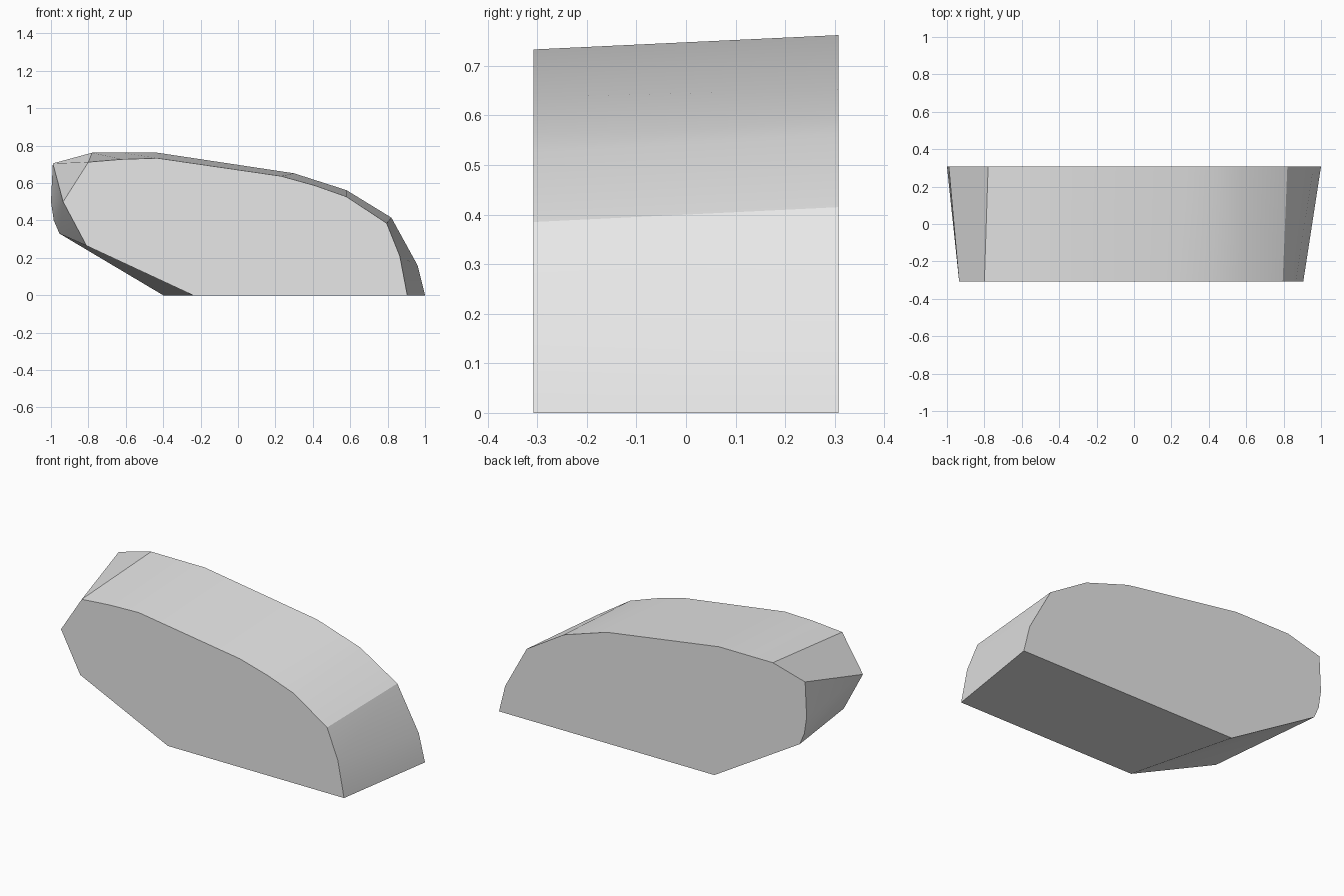
import bpy
import bmesh
import math

cube = bpy.data.objects.get("Cube")
if cube:
    bpy.data.objects.remove(cube)

HALF_DEPTH = 0.308

# Plain grey surface
grey = bpy.data.materials.new("light_grey")
grey.use_nodes = True
colour = (0.8, 0.8, 0.8, 1)
grey.diffuse_color = colour
grey.node_tree.nodes["Principled BSDF"].inputs["Base Color"].default_value = colour

# Paired outline points (x, z): front cap, back cap; repeats become fan triangles
nose = (-0.935, 0.50)
chin = (-0.955, 0.33)
heel = (-0.24, 0)
pairs = [
    (heel, (-0.40, 0)),
    ((0.905, 0), (1.0, 0)),
    ((0.865, 0.21), (0.96, 0.16)),
    ((0.795, 0.385), (0.82, 0.415)),
    ((0.58, 0.527), (0.58, 0.562)),
    ((0.41, 0.587), (0.44, 0.607)),
    ((0.23, 0.637), (0.30, 0.652)),
    ((-0.43, 0.733), (-0.43, 0.762)),
    ((-0.62, 0.727), (-0.62, 0.762)),
    ((-0.80, 0.712), (-0.78, 0.762)),
    (nose, (-0.99, 0.705)),
    (nose, (-1.0, 0.50)),
    (nose, (-0.985, 0.40)),
    (nose, chin),
    ((-0.81, 0.265), chin),
    (heel, chin),
]

bm = bmesh.new()


def ring(points, y):
    """One vertex per distinct outline point, in order."""
    return {p: bm.verts.new((p[0], y, p[1])) for p in dict.fromkeys(points)}


front = ring([f for f, b in pairs], -HALF_DEPTH)
back = ring([b for f, b in pairs], HALF_DEPTH)

# Flat caps
bm.faces.new(front.values())
bm.faces.new(back.values())

# Rim lofted between the caps
for (f1, b1), (f2, b2) in zip(pairs, pairs[1:] + pairs[:1]):
    corners = dict.fromkeys([front[f1], front[f2], back[b2], back[b1]])
    bm.faces.new(corners)

bmesh.ops.recalc_face_normals(bm, faces=bm.faces)
mesh = bpy.data.meshes.new("tapered_block")
bm.to_mesh(mesh)
bm.free()
mesh.materials.append(grey)

block = bpy.data.objects.new("tapered_block", mesh)
bpy.context.collection.objects.link(block)
bpy.ops.object.select_all(action="DESELECT")
block.select_set(True)
bpy.context.view_layer.objects.active = block
bpy.ops.object.shade_smooth_by_angle(angle=math.radians(30))
